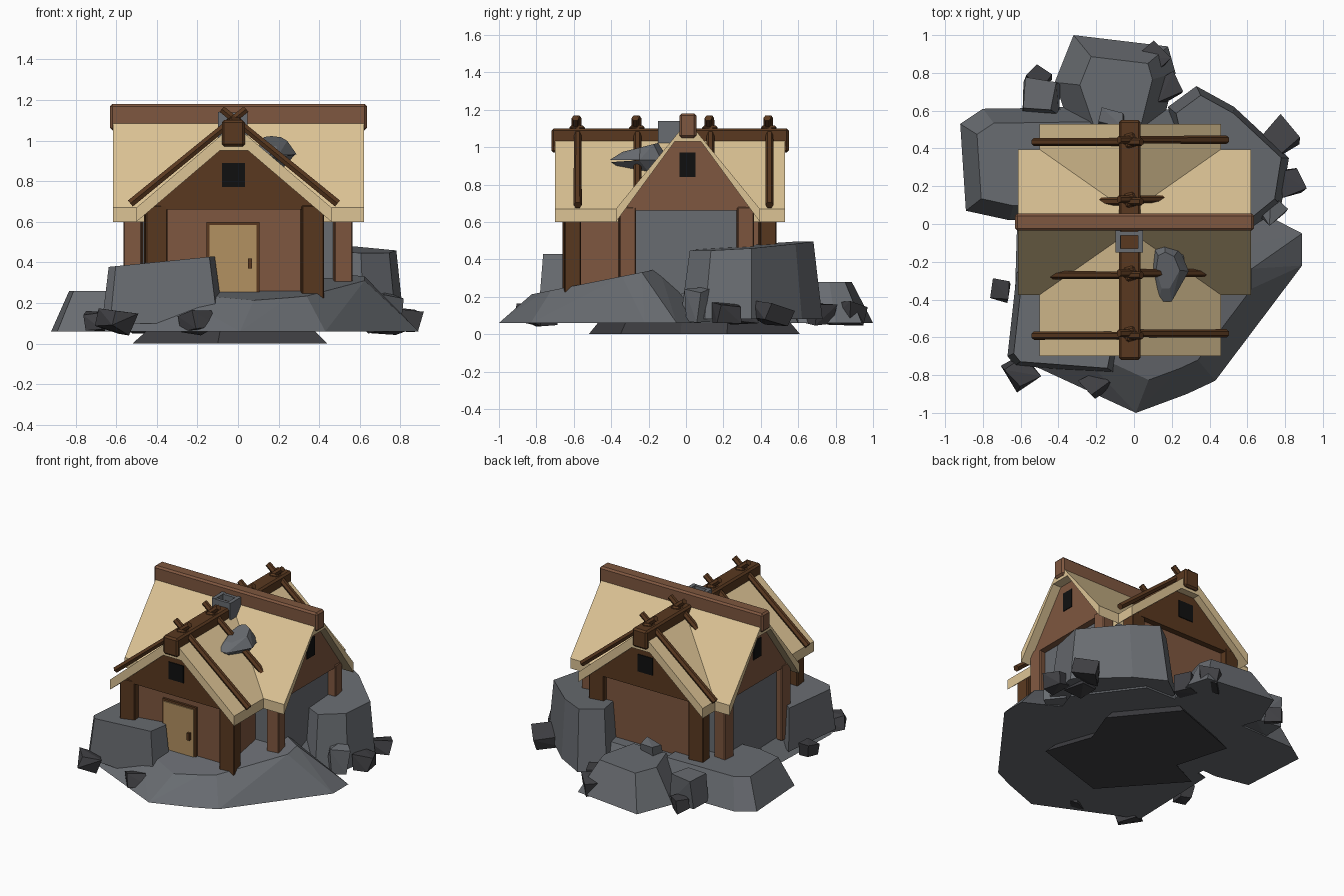
import bpy, bmesh, random
from math import atan2, radians
from mathutils import Vector, Matrix

random.seed(4)
if "Cube" in bpy.data.objects:
    bpy.data.objects.remove(bpy.data.objects["Cube"])


def material(name, *rgb):
    mat = bpy.data.materials.new(name)
    mat.use_nodes = True
    mat.diffuse_color = (*rgb, 1)
    mat.node_tree.nodes["Principled BSDF"].inputs["Base Color"].default_value = (*rgb, 1)
    return mat


thatch = material("straw thatch", .72, .55, .3)
light_wood = material("light brown wood", .21, .095, .05)
dark_wood = material("dark brown wood", .1, .04, .014)
door_wood = material("pale door wood", .45, .285, .12)
stone = material("grey stone", .14, .15, .165)
dark_stone = material("dark grey stone", .05, .05, .056)
black = material("black opening", .005, .005, .005)


def finish(name, bm, mat):
    bmesh.ops.recalc_face_normals(bm, faces=bm.faces)
    mesh = bpy.data.meshes.new(name)
    bm.to_mesh(mesh)
    bm.free()
    mesh.materials.append(mat)
    obj = bpy.data.objects.new(name, mesh)
    bpy.context.collection.objects.link(obj)
    return obj


def box(name, mat, x, y, z, bevel=0, turn=0):
    """Box given by its (min, max) range on each axis."""
    low, high = Vector((x[0], y[0], z[0])), Vector((x[1], y[1], z[1]))
    bm = bmesh.new()
    bmesh.ops.create_cube(bm, size=1)
    bmesh.ops.scale(bm, vec=high - low, verts=bm.verts)
    bmesh.ops.rotate(bm, matrix=Matrix.Rotation(radians(turn), 3, "Z"), verts=bm.verts)
    bmesh.ops.translate(bm, vec=(low + high) / 2, verts=bm.verts)
    obj = finish(name, bm, mat)
    if bevel:
        mod = obj.modifiers.new("Bevel", "BEVEL")
        mod.width, mod.segments = bevel, 1
    return obj


def prism(name, mat, profile, start, end, place):
    """Extrude a profile; place maps (across, along, up) to a position."""
    bm = bmesh.new()
    rings = [[bm.verts.new(place(a, t, z)) for a, z in profile] for t in (start, end)]
    count = len(profile)
    for ring in rings:
        bm.faces.new(ring)
    for i in range(count):
        j = (i + 1) % count
        bm.faces.new((rings[0][i], rings[0][j], rings[1][j], rings[1][i]))
    return finish(name, bm, mat)


def hull(name, mat, points):
    bm = bmesh.new()
    for point in points:
        bm.verts.new(point)
    bmesh.ops.convex_hull(bm, input=bm.verts)
    bmesh.ops.delete(bm, geom=[v for v in bm.verts if not v.link_faces], context="VERTS")
    bmesh.ops.dissolve_limit(bm, angle_limit=radians(4), verts=bm.verts, edges=bm.edges)
    return finish(name, bm, mat)


def rock(name, outline, bottom, top, inset, tilt=(0, 0), mat=stone):
    """Boulder: a ground outline rising to a smaller, tilted top."""
    centre = sum((Vector(p) for p in outline), Vector((0, 0))) / len(outline)
    points = []
    for p in outline:
        q = centre.lerp(Vector(p), inset)
        points.append((*p, bottom))
        points.append((*q, top + (q - centre).dot(Vector(tilt))))
    return hull(name, mat, points)


def chunk(name, mat, centre, size):
    """Small angular stone from a jittered, turned box."""
    turn = Matrix.Rotation(random.uniform(0, 3), 3, "Z") @ Matrix.Rotation(random.uniform(-.3, .3), 3, "X")
    corners = [Vector((x, y, z)) for x in (-1, 1) for y in (-1, 1) for z in (-1, 1)]
    points = []
    for c in corners:
        c = Vector(v * s * random.uniform(.6, 1.05) for v, s in zip(c, size))
        points.append(Vector(centre) + turn @ c)
    return hull(name, mat, points)


# Wings: the main ridge runs along x, the cross ridge along y
MAIN, CROSS = .01, -.02


def along_x(a, t, z):
    return (t, MAIN + a, z)


def along_y(a, t, z):
    return (CROSS + a, t, z)


def roof(name, half, peak, inner, ends, place):
    profile = [(-half, .6), (-half, .67), (0, peak), (half, .67), (half, .6),
               (.07, inner), (-.07, inner)]
    prism(name, thatch, profile, *ends, place)


def gable(name, mat, half, inner, ends, place):
    profile = [(-half, .66), (half, .66), (.07, inner), (-.07, inner)]
    prism(name, mat, profile, *ends, place)


roof("main_roof", .385, 1.14, 1.03, (-.615, .62), along_x)
roof("cross_roof", .48, 1.08, .95, (-.7, .53), along_y)
box("main_ridge_beam", light_wood, (-.63, .635), (-.035, .055), (1.05, 1.18), .012)
box("cross_ridge_beam", dark_wood, (-.08, .035), (-.72, .55), (.97, 1.1), .012)

# Walls
box("main_walls", stone, (-.51, .51), (-.29, .31), (.15, .68))
box("cross_walls", light_wood, (-.38, .34), (-.6, .44), (.15, .68))

# Gable fills and windows
for side, s in (("left", 1), ("right", -1)):
    gable("gable_" + side, light_wood, .345, 1.03, (s * .49, s * .555), along_x)
    box("window_" + side, black, sorted((s * .55, s * .56)), (-.035, .05), (.84, .97))
for side, outer, s in (("front", -.65, -1), ("back", .48, 1)):
    gable("gable_" + side, dark_wood, .41, .95, (outer, outer - s * .06), along_y)
    box("window_" + side, black, (-.08, .035), sorted((outer, outer + s * .006)), (.77, .89))

# Corner posts
for s in (-1, 1):
    for y in (-.315, .315):
        x = s * .515
        box("main_post", light_wood, (x - .045, x + .045), (y - .045, y + .045), (.15, .68), .006, 6 * s)
    for y in (-.61, .435):
        x = CROSS + s * .385
        box("cross_post", dark_wood, (x - .055, x + .055), (y - .045, y + .045), (.15, .68), .006, 6)

# Door
box("door_frame", dark_wood, (-.155, .105), (-.615, -.59), (.2, .6))
box("door_panel", door_wood, (-.14, .09), (-.622, -.6), (.2, .585))
box("door_handle", dark_wood, (.05, .07), (-.64, -.62), (.37, .42))

# Crossed roof poles with lashings
for y in (-.585, -.265, .125, .44):
    for s in (-1, 1):
        foot = Vector((CROSS + s * .51, y, .69))
        tip = Vector((CROSS - s * .06, y + s * .012, 1.155))
        span = tip - foot
        bm = bmesh.new()
        bmesh.ops.create_cone(bm, cap_ends=True, segments=6, radius1=.022, radius2=.02, depth=span.length)
        spin = Matrix.Rotation(atan2(span.x, span.z), 4, "Y")
        bmesh.ops.transform(bm, matrix=Matrix.Translation((foot + tip) / 2) @ spin, verts=bm.verts)
        finish("roof_pole", bm, dark_wood)
    box("pole_lashing", dark_wood, (-.05, .01), (y - .035, y + .04), (1.08, 1.115), .01, 15)

# Chimney with an open flue
for s in (-1, 1):
    x, y = -.025 + s * .06, -.095 + s * .045
    box("chimney_side", stone, (x - .013, x + .013), (-.15, -.035), (.9, 1.14))
    box("chimney_wall", stone, (-.095, .045), (y - .011, y + .011), (.9, 1.138))
box("chimney_flue", black, (-.08, .03), (-.14, -.05), (.92, 1.1))

# Boulder lodged in the roof
rock("roof_boulder", [(.1, -.12), (.16, -.09), (.24, -.13), (.29, -.25), (.2, -.41), (.13, -.41), (.08, -.25)],
     .93, 1, .6, (0, .25))
hull("roof_boulder_base", stone, [(.1, -.12, .93), (.26, -.16, .93), (.28, -.25, .93),
                                  (.2, -.4, .92), (.13, -.4, .92), (.16, -.3, .85), (.2, -.18, .84)])

# Rocky mound
rock("front_mound", [(-.64, -.7), (-.1, -.84), (.01, -1), (.14, -.94), (.28, -.9), (.43, -.83),
                     (.89, -.22), (.89, -.05), (.6, .1), (-.62, -.03)], .06, .27, .62, (0, .2))
rock("front_left_boulder", [(-.67, -.7), (-.63, -.75), (-.1, -.79), (-.07, -.64), (-.4, -.4), (-.62, -.25)],
     .1, .4, .87, (.1, 0))
rock("back_left_mound", [(-.92, .53), (-.8, .61), (-.1, .62), (-.1, .05), (-.66, .02), (-.89, .07)],
     .06, .26, .74)
rock("back_mound", [(-.32, 1), (.18, .94), (.22, .8), (.12, .4), (-.3, .4), (-.42, .75)],
     .06, .28, .6)
rock("back_right_boulder", [(.18, .62), (.33, .73), (.53, .62), (.82, .35), (.78, .1), (.62, -.03), (.3, .1)],
     .08, .47, .87, (-.04, .06))
rock("mound_floor", [(-.6, .4), (-.4, .62), (.4, .6), (.7, .2), (.5, -.4), (-.5, -.4)], .06, .24, .8)

# Slabs underneath
rock("under_slab_back", [(-.42, .42), (.1, .61), (.42, .22), (.3, -.1), (-.3, 0)], 0, .09, .8, mat=dark_stone)
rock("under_slab_front", [(-.52, -.05), (-.1, -.52), (.44, -.35), (.3, .05), (-.2, .1)], 0, .09, .8, mat=dark_stone)

# Loose stones around the edge
for x, y, size in ((.76, .45, .1), (.83, .22, .08), (-.7, -.35, .06), (-.6, -.78, .09), (-.2, -.85, .08),
                   (.1, .87, .08), (.17, .72, .08), (-.5, .78, .06), (.7, .3, .09)):
    chunk("loose_stone", dark_stone, (x, y, .11), (size, size * .85, .055))
chunk("back_stone", stone, (-.5, .67, .17), (.1, .1, .11))
chunk("side_stone", stone, (.72, .08, .16), (.09, .07, .1))
chunk("step_stone", stone, (-.12, .55, .28), (.07, .05, .07))
